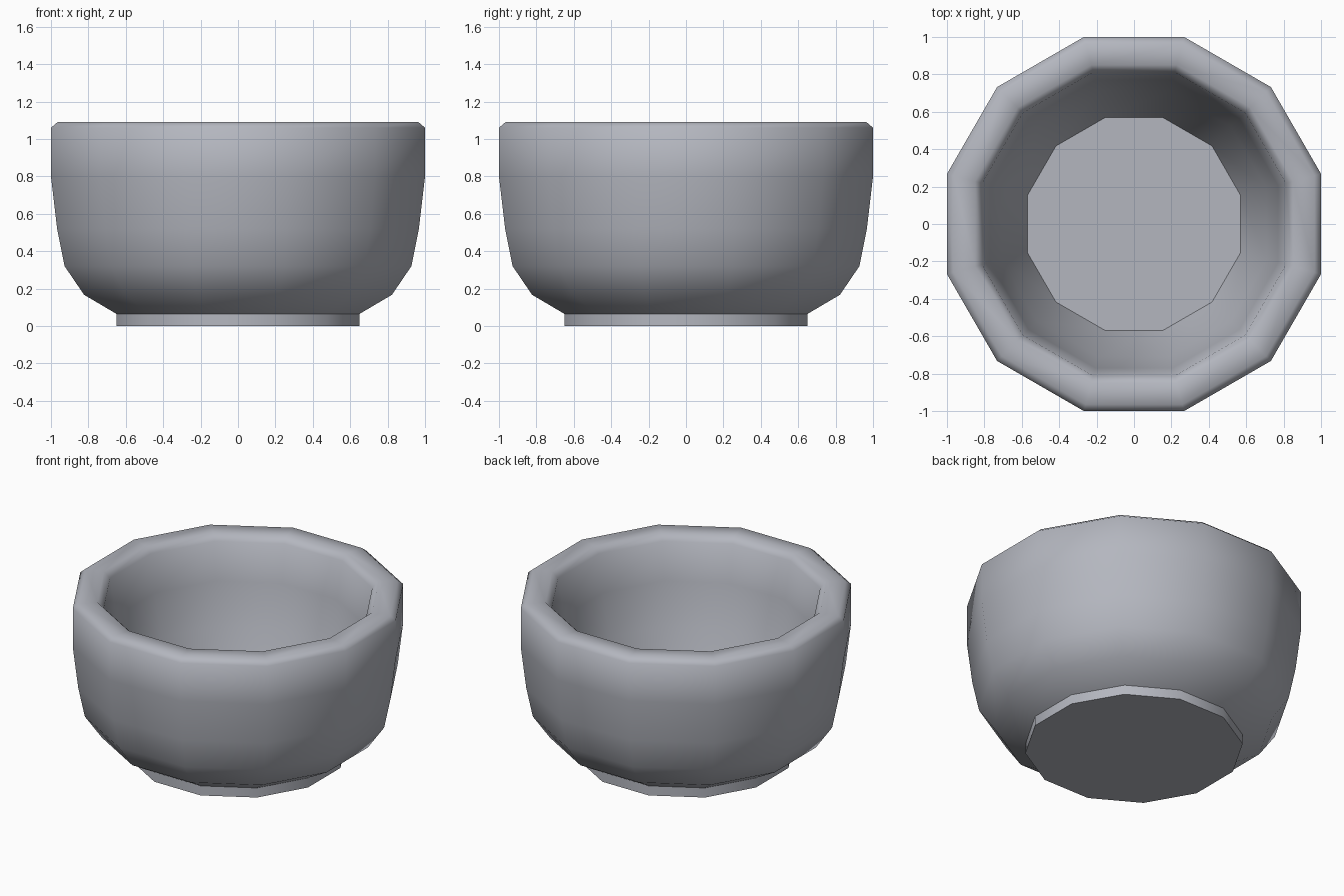
import bpy, bmesh, math

if "Cube" in bpy.data.objects:
    bpy.data.objects.remove(bpy.data.objects["Cube"])

SIDES = 12
# Profile points: (flat-to-centre distance, height, crease at this ring)
PROFILE = [
    (0.65, 0.0, True), (0.65, 0.065, True),                  # foot
    (0.823, 0.167, False), (0.927, 0.32, False),             # outer curve
    (0.967, 0.52, False), (1.0, 0.80, False), (1.0, 1.06, False),
    (0.965, 1.09, False), (0.85, 1.09, False),               # rim
    (0.812, 1.05, False), (0.77, 0.80, False),               # inner wall
    (0.71, 0.52, False),
    (0.57, 0.15, True),                                      # inner floor edge
]

clay = bpy.data.materials.new("grey_clay")
clay.diffuse_color = (0.455, 0.47, 0.52, 1)
clay.use_nodes = True
clay.node_tree.nodes["Principled BSDF"].inputs["Base Color"].default_value = clay.diffuse_color

bm = bmesh.new()
rings = []
for apothem, z, _ in PROFILE:
    r = apothem / math.cos(math.pi / SIDES)
    angles = [(i + 0.5) * 2 * math.pi / SIDES for i in range(SIDES)]
    rings.append([bm.verts.new((r * math.cos(a), r * math.sin(a), z)) for a in angles])

# Walls between neighbouring rings
for lower, upper in zip(rings, rings[1:]):
    for i in range(SIDES):
        j = (i + 1) % SIDES
        bm.faces.new((lower[i], lower[j], upper[j], upper[i]))

# Underside and inner floor
bm.faces.new(rings[0][::-1])
bm.faces.new(rings[-1])

for f in bm.faces:
    f.smooth = True

# Creases around the foot and the inner floor
for ring, (_, _, crease) in zip(rings, PROFILE):
    if crease:
        for i in range(SIDES):
            bm.edges.get((ring[i], ring[(i + 1) % SIDES])).smooth = False

mesh = bpy.data.meshes.new("bowl")
bm.to_mesh(mesh)
bm.free()
mesh.materials.append(clay)
bowl = bpy.data.objects.new("bowl", mesh)
bpy.context.collection.objects.link(bowl)
